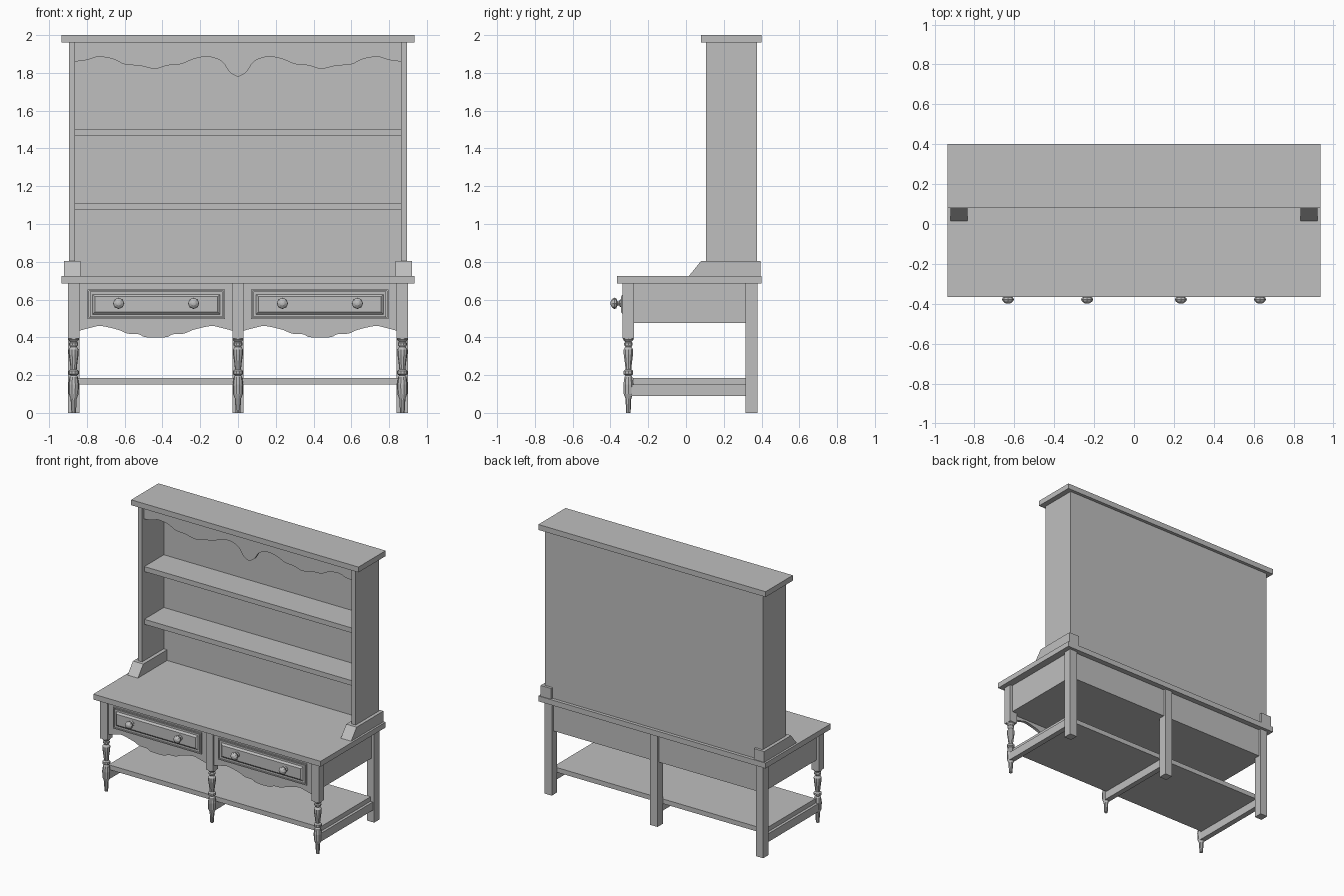
import bpy, bmesh, math
from mathutils import Matrix, Vector

cube = bpy.data.objects.get("Cube")
if cube:
    bpy.data.objects.remove(cube, do_unlink=True)

GREY = (0.52, 0.52, 0.52, 1)
wood = bpy.data.materials.new("plain_grey")
wood.use_nodes = True
wood.diffuse_color = GREY
wood.node_tree.nodes["Principled BSDF"].inputs["Base Color"].default_value = GREY


def finish(bm, name):
    bmesh.ops.recalc_face_normals(bm, faces=bm.faces)
    mesh = bpy.data.meshes.new(name)
    bm.to_mesh(mesh)
    bm.free()
    mesh.materials.append(wood)
    obj = bpy.data.objects.new(name, mesh)
    bpy.context.scene.collection.objects.link(obj)
    return obj


def box(name, x, y, z):
    """Box from three (low, high) ranges."""
    bm = bmesh.new()
    bmesh.ops.create_cube(bm, size=1)
    for v in bm.verts:
        v.co = [r[0] if c < 0 else r[1] for c, r in zip(v.co, (x, y, z))]
    return finish(bm, name)


def extrude(name, points, offset):
    """Flat outline pushed along an offset."""
    bm = bmesh.new()
    face = bm.faces.new([bm.verts.new(p) for p in points])
    new = bmesh.ops.extrude_face_region(bm, geom=[face])["geom"]
    bmesh.ops.translate(bm, vec=offset, verts=[g for g in new if isinstance(g, bmesh.types.BMVert)])
    return finish(bm, name)


def lathe(name, profile, sides, matrix):
    """Turned part from (radius, height) pairs."""
    bm = bmesh.new()
    verts = [bm.verts.new((r, 0, h)) for r, h in profile]
    edges = [bm.edges.new(pair) for pair in zip(verts, verts[1:])]
    bmesh.ops.spin(bm, geom=verts + edges, cent=(0, 0, 0), axis=(0, 0, 1),
                   angle=math.tau, steps=sides)
    bmesh.ops.remove_doubles(bm, verts=bm.verts, dist=0.0002)
    bm.transform(matrix)
    return finish(bm, name)


def smooth_line(pts, steps=5):
    """Rounded line passing through the given points."""
    p = [Vector(q) for q in [pts[0]] + pts + [pts[-1]]]
    out = []
    for a, b, c, d in zip(p, p[1:], p[2:], p[3:]):
        for i in range(steps):
            t = i / steps
            out.append(b + (c - a) * t / 2 + (a * 2 - b * 5 + c * 4 - d) * t * t / 2
                       + (b * 3 - a - c * 3 + d) * t ** 3 / 2)
    return out + [p[-1]]


def scalloped(name, half, centre, top, front, thick):
    """Board with a mirrored wavy lower edge."""
    right = smooth_line(half)
    line = [Vector((-q.x, q.y)) for q in reversed(right[1:])] + right
    pts = [(centre + q.x, front, q.y) for q in line]
    w = half[-1][0]
    pts += [(centre + w, front, top), (centre - w, front, top)]
    return extrude(name, pts, (0, thick, 0))


# Worktop, drawer case and lower shelf
box("worktop", (-0.935, 0.935), (-0.365, 0.4), (0.685, 0.725))
box("drawer_case", (-0.88, 0.88), (-0.305, 0.36), (0.475, 0.686))
box("lower_shelf", (-0.87, 0.87), (-0.28, 0.316), (0.15, 0.185))

# Legs, with turned lower ends at the front, and rails between them
turning = [(0, 0), (0.012, 0), (0.015, 0.05), (0.016, 0.075), (0.026, 0.1), (0.028, 0.15),
           (0.022, 0.19), (0.016, 0.198), (0.027, 0.205), (0.027, 0.222), (0.016, 0.23),
           (0.019, 0.26), (0.026, 0.31), (0.027, 0.335), (0.017, 0.35), (0.024, 0.36),
           (0.024, 0.37), (0.018, 0.376), (0.029, 0.388), (0.029, 0.396), (0, 0.396)]
for side, x in (("right", -0.87), ("middle", 0), ("left", 0.87)):
    wide = (x - 0.03, x + 0.03)
    box(side + "_back_leg", wide, (0.315, 0.378), (0, 0.686))
    box(side + "_front_post", wide, (-0.336, -0.275), (0.395, 0.686))
    lathe(side + "_turned_leg", turning, 10, Matrix.Translation((x, -0.305, 0)))
    box(side + "_rail", (x - 0.02, x + 0.02), (-0.3, 0.32), (0.09, 0.151))

# Drawers, knobs and scalloped aprons
apron = [(0, 0.398), (0.06, 0.402), (0.09, 0.416), (0.15, 0.42), (0.2, 0.44),
         (0.29, 0.46), (0.34, 0.452), (0.406, 0.435)]
knob = [(0, 0), (0.02, 0), (0.02, 0.006), (0.011, 0.011), (0.011, 0.02), (0.026, 0.026),
        (0.03, 0.036), (0.025, 0.046), (0.012, 0.055), (0, 0.057)]
for side, s in (("right", -1), ("left", 1)):
    mid = s * 0.433
    scalloped(side + "_apron", apron, s * 0.435, 0.686, -0.325, 0.022)
    zlo, zhi, w = 0.496, 0.654, 0.363
    # Bead around the drawer
    for n, x in (("outer", mid - w), ("inner", mid + w - 0.008)):
        box(f"{side}_{n}_bead", (x, x + 0.008), (-0.334, -0.32), (zlo, zhi))
    for n, z in (("lower", zlo), ("upper", zhi - 0.008)):
        box(f"{side}_{n}_bead", (mid - w, mid + w), (-0.334, -0.32), (z, z + 0.008))
    # Drawer front with a raised, chamfered field
    front = box(side + "_drawer", (mid - w + 0.012, mid + w - 0.012), (-0.333, -0.31),
                (zlo + 0.012, zhi - 0.012))
    bm = bmesh.new()
    bm.from_mesh(front.data)
    bm.normal_update()
    face = min(bm.faces, key=lambda f: f.calc_center_median().y)
    bmesh.ops.inset_region(bm, faces=[face], thickness=0.02)
    bmesh.ops.inset_region(bm, faces=[face], thickness=0.018, depth=0.012)
    bm.to_mesh(front.data)
    bm.free()
    for n, x in (("inner", 0.235), ("outer", 0.632)):
        place = Matrix.Translation((s * x, -0.343, 0.58)) @ Matrix.Rotation(math.pi / 2, 4, 'X')
        lathe(f"{side}_{n}_knob", knob, 8, place)

# Upper rack: sides, feet, back, shelves, cornice and valance
foot = [(0.015, 0.724), (0.08, 0.805), (0.395, 0.805), (0.395, 0.724)]
for side, s in (("right", -1), ("left", 1)):
    box(side + "_upright", sorted((s * 0.862, s * 0.895)), (0.105, 0.376), (0.724, 1.961))
    extrude(side + "_foot", [(s * 0.835, y, z) for y, z in foot], (s * 0.085, 0, 0))
box("back_panel", (-0.863, 0.863), (0.36, 0.376), (0.724, 1.961))
box("cornice", (-0.935, 0.935), (0.08, 0.4), (1.96, 2))
for name, z in (("lower_rack_shelf", 1.075), ("upper_rack_shelf", 1.467)):
    box(name, (-0.863, 0.863), (0.13, 0.361), (z, z + 0.037))
valance = [(0, 1.778), (0.045, 1.805), (0.085, 1.86), (0.155, 1.885), (0.23, 1.875),
           (0.3, 1.847), (0.37, 1.84), (0.44, 1.822), (0.52, 1.838), (0.6, 1.845),
           (0.66, 1.873), (0.74, 1.885), (0.8, 1.868), (0.863, 1.86)]
scalloped("valance", valance, 0, 1.961, 0.125, 0.02)
